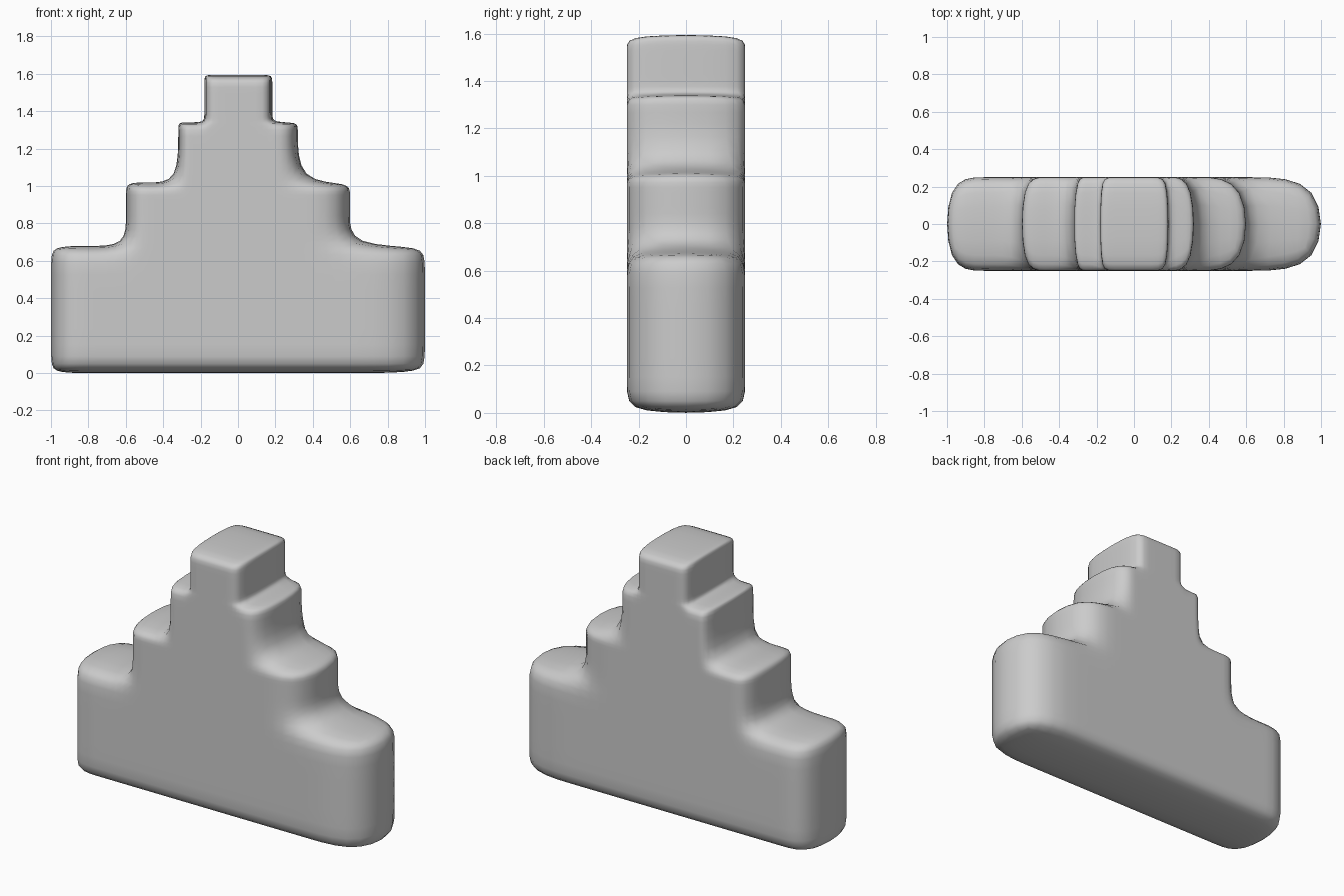
import bpy, bmesh

if "Cube" in bpy.data.objects:
    bpy.data.objects.remove(bpy.data.objects["Cube"])

# Cage grid lines: left side has support loops, right side has only the steps
XS = [-1.008, -0.80, -0.604, -0.48, -0.322, -0.26, -0.182, -0.14,
      0.13, 0.186, 0.326, 0.61, 1.016]
ZS = [-0.003, 0.08, 0.60, 0.683, 0.85, 0.96, 1.022, 1.31, 1.342, 1.375, 1.55, 1.596]
HALF_DEPTH = 0.25

# Tiers: (top row index, first column index, last column index)
TIERS = [(3, 0, 12), (6, 2, 11), (8, 4, 10), (11, 6, 9)]


def column_range(row):
    for top, first, last in TIERS:
        if row < top:
            return first, last


cells = {(i, k) for k in range(len(ZS) - 1) for i in range(*column_range(k))}

bm = bmesh.new()
cache = {}


def vert(i, side, k):
    key = (i, side, k)
    if key not in cache:
        cache[key] = bm.verts.new((XS[i], side * HALF_DEPTH, ZS[k]))
    return cache[key]


def wall(a, b):
    bm.faces.new([vert(a[0], -1, a[1]), vert(b[0], -1, b[1]),
                  vert(b[0], 1, b[1]), vert(a[0], 1, a[1])])


# Front and back faces plus the stepped rim
for i, k in sorted(cells):
    ring = [(i, k), (i + 1, k), (i + 1, k + 1), (i, k + 1)]
    for side in (-1, 1):
        bm.faces.new([vert(x, side, z) for x, z in ring])
    neighbours = [(i, k - 1), (i + 1, k), (i, k + 1), (i - 1, k)]
    for n, cell in enumerate(neighbours):
        if cell not in cells:
            wall(ring[n], ring[(n + 1) % 4])

bmesh.ops.recalc_face_normals(bm, faces=bm.faces)
for f in bm.faces:
    f.smooth = True
mesh = bpy.data.meshes.new("stepped_block")
bm.to_mesh(mesh)
bm.free()
block = bpy.data.objects.new("stepped_block", mesh)
bpy.context.collection.objects.link(block)

# Soft rounding
sub = block.modifiers.new("rounding", 'SUBSURF')
sub.levels = 2
sub.render_levels = 2
